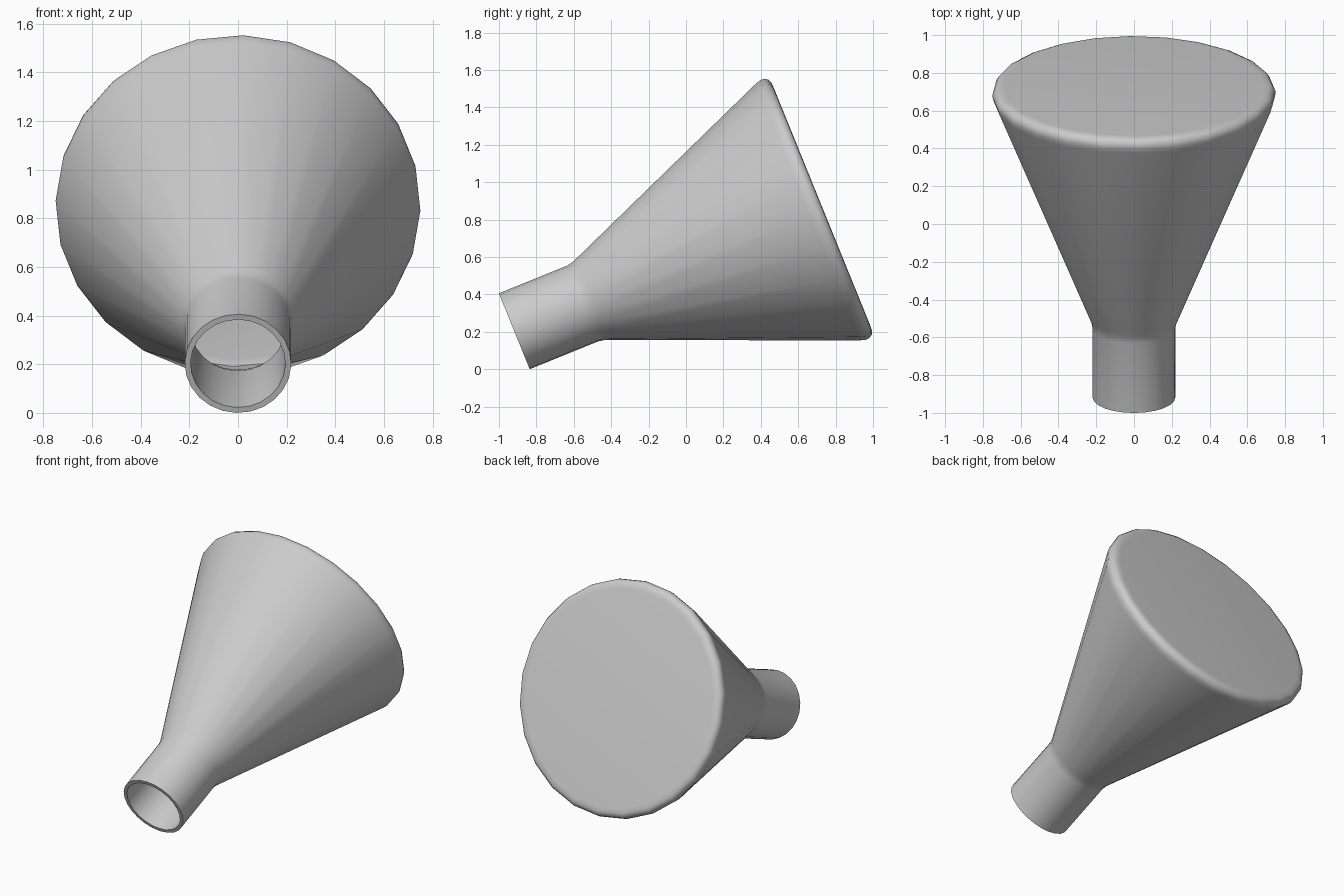
import bpy, bmesh
from math import radians, pi
from mathutils import Matrix

if "Cube" in bpy.data.objects:
    bpy.data.objects.remove(bpy.data.objects["Cube"])

SIDES = 24
WALL = 0.024
TILT = radians(22.1)

# Profile as (radius, distance along axis): outer skin from cap centre to mouth
outer = [(0, 1.775), (0.690, 1.775), (0.718, 1.773), (0.737, 1.764),
         (0.748, 1.745), (0.750, 1.725), (0.741, 1.695),
         (0.236, 0.455), (0.225, 0.428), (0.219, 0.395), (0.219, 0)]
# Inner skin from mouth to the inside of the cap
inner = [(0.219 - WALL, 0), (0.219 - WALL, 0.40), (0.213, 0.455),
         (0.715, 1.695), (0.718, 1.735), (0.690, 1.775 - WALL), (0, 1.775 - WALL)]

# Revolve the profile around its axis
bm = bmesh.new()
verts = [bm.verts.new((r, 0, s)) for r, s in outer + inner]
edges = [bm.edges.new(pair) for pair in zip(verts, verts[1:])]
bmesh.ops.spin(bm, geom=verts + edges, cent=(0, 0, 0), axis=(0, 0, 1),
               angle=2 * pi, steps=SIDES, use_merge=True)
bmesh.ops.remove_doubles(bm, verts=bm.verts, dist=1e-4)
bmesh.ops.recalc_face_normals(bm, faces=bm.faces)

# Lay the axis back towards +y, raised by the tilt, mouth resting on the ground
bm.transform(Matrix.Translation((0, -0.918, 0.203))
             @ Matrix.Rotation(TILT - pi / 2, 4, 'X')
             @ Matrix.Rotation(radians(1.7), 4, 'Z'))

mesh = bpy.data.meshes.new("shower_funnel")
bm.to_mesh(mesh)
bm.free()
funnel = bpy.data.objects.new("capped_funnel", mesh)
bpy.context.collection.objects.link(funnel)

# Smooth shading with a crisp mouth rim
bpy.context.view_layer.objects.active = funnel
funnel.select_set(True)
bpy.ops.object.shade_smooth_by_angle(angle=radians(40))
